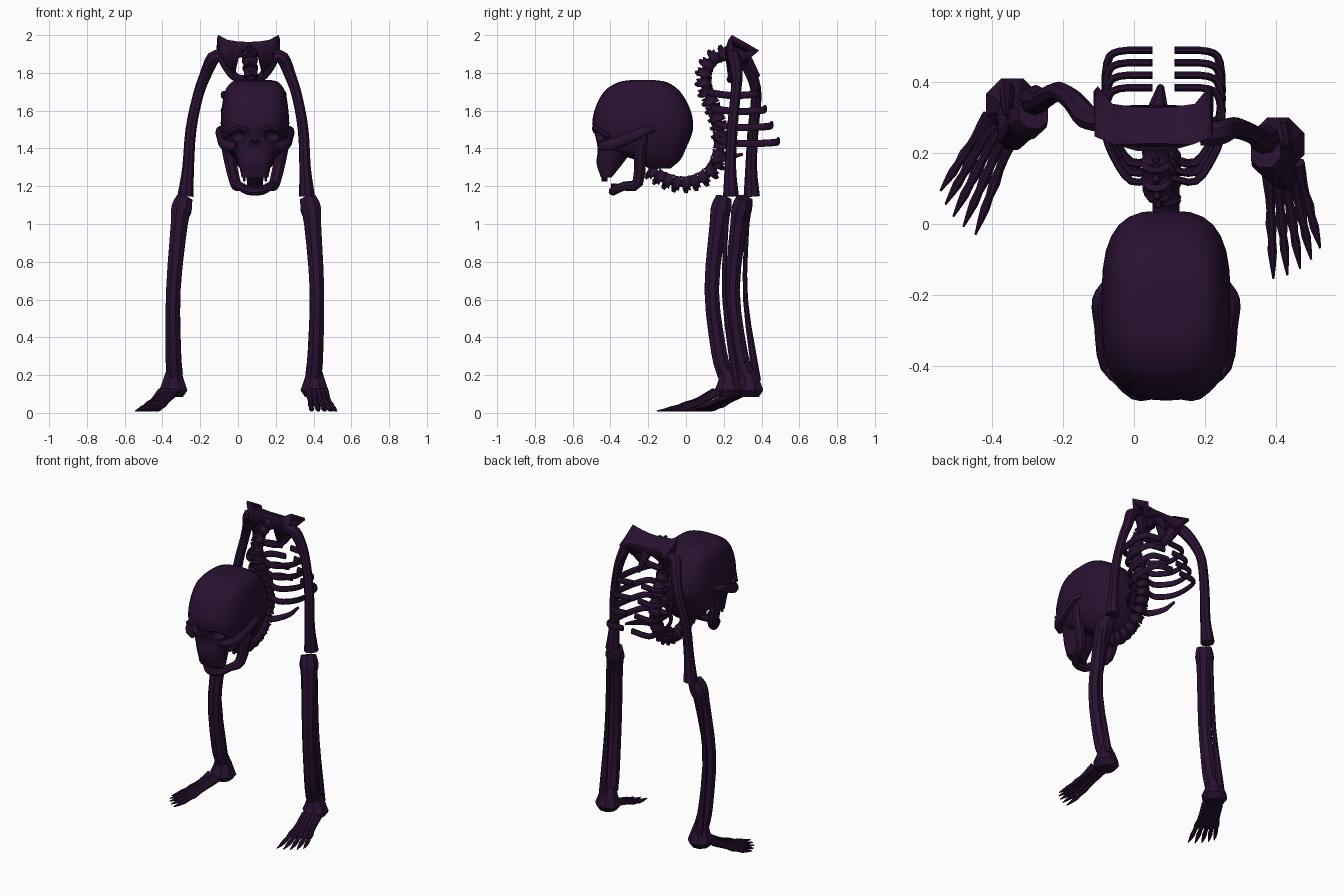
import bpy, bmesh, math
from mathutils import Vector

if "Cube" in bpy.data.objects:
    bpy.data.objects.remove(bpy.data.objects["Cube"])

bone = bpy.data.materials.new("dark purple bone")
bone.diffuse_color = (0.022, 0.0055, 0.031, 1)
bone.use_nodes = True
bone.node_tree.nodes["Principled BSDF"].inputs["Base Color"].default_value = bone.diffuse_color
SIDES = ((-1, "left"), (1, "right"))


def finish(name, bm):
    bmesh.ops.recalc_face_normals(bm, faces=bm.faces)
    me = bpy.data.meshes.new(name)
    bm.to_mesh(me)
    bm.free()
    me.materials.append(bone)
    ob = bpy.data.objects.new(name, me)
    bpy.context.collection.objects.link(ob)
    return ob


def loft(bm, rings):
    vs = [[bm.verts.new(p) for p in r] for r in rings]
    n = len(vs[0])
    for a, b in zip(vs, vs[1:]):
        for i in range(n):
            bm.faces.new((a[i], a[(i + 1) % n], b[(i + 1) % n], b[i]))
    bm.faces.new(vs[0][::-1])
    bm.faces.new(vs[-1])


def spline(pts, steps):
    """Catmull-Rom through points of any dimension."""
    p = [Vector(q) for q in pts]
    p = [2 * p[0] - p[1]] + p + [2 * p[-1] - p[-2]]
    out = []
    for i in range(1, len(p) - 2):
        a, b, c, d = p[i - 1:i + 3]
        for k in range(steps):
            t = k / steps
            out.append(0.5 * (2 * b + (c - a) * t + (2 * a - 5 * b + 4 * c - d) * t * t
                              + (3 * b - a - 3 * c + d) * t ** 3))
    return out + [p[-2]]


def tube(bm, pts, sides=8, steps=3, aspect=1.0):
    """Tapered bone through (x, y, z, radius) points."""
    q = spline(pts, steps)
    pos = [v.to_3d() for v in q]
    rings, n = [], None
    for i, p in enumerate(pos):
        t = (pos[min(i + 1, len(pos) - 1)] - pos[max(i - 1, 0)]).normalized()
        if n is None:
            n = Vector((0, 0, 1)) if abs(t.z) < 0.8 else Vector((1, 0, 0))
        n = (n - t * n.dot(t)).normalized()
        b, r = t.cross(n), max(q[i][3], 0.002)
        angles = [2 * math.pi * (k + 0.5) / sides for k in range(sides)]
        rings.append([p + r * (n * aspect * math.cos(w) + b * math.sin(w)) for w in angles])
    loft(bm, rings)


def bone_tube(name, pts, **kw):
    bm = bmesh.new()
    tube(bm, pts, **kw)
    return finish(name, bm)


def pair(name, cx, pts, **kw):
    """Mirrored pair of bones about x = cx."""
    for s, side in SIDES:
        bone_tube(f"{side}_{name}", [(cx + s * u, y, z, r) for u, y, z, r in pts], **kw)


def shell(name, rows, cx, n, e):
    """Stacked rounded-box rings: (z, y_front, y_back, half_width)."""
    bm, rings = bmesh.new(), []
    f = lambda v: math.copysign(abs(v) ** (2 / e), v)
    for z, y0, y1, hw in spline(rows, 3):
        rings.append([(cx + hw * f(math.cos(w)), (y0 + y1) / 2 + (y1 - y0) / 2 * f(math.sin(w)), z)
                      for w in (2 * math.pi * k / n for k in range(n))])
    loft(bm, rings)
    return finish(name, bm)


def ball(name, loc, size):
    bm = bmesh.new()
    bmesh.ops.create_icosphere(bm, subdivisions=3, radius=1)
    for v in bm.verts:
        v.co = Vector(loc) + v.co * Vector(size)
    return finish(name, bm)


# skull: cranium joined with the muzzle, eye sockets and nose cut out
HX = 0.09
skull = shell("skull", [(1.762, -.29, -.17, .085), (1.75, -.36, -.10, .125), (1.70, -.435, -.03, .16),
                        (1.6, -.485, .025, .177), (1.5, -.492, .037, .18), (1.4, -.43, 0, .155),
                        (1.34, -.27, -.03, .12), (1.295, -.2, -.08, .08)], HX, 28, 3)
muzzle = shell("muzzle", [(1.49, -.485, -.25, .15), (1.4, -.468, -.28, .12),
                          (1.32, -.473, -.335, .088), (1.245, -.45, -.395, .07)], HX, 20, 2.4)
cutters = []
for s, side in SIDES:
    cutters += [ball("eye_cutter", (HX + s * .095, -.49, 1.465), (.046, .07, .036)),
                ball("nose_cutter", (HX + s * .014, -.48, 1.425), (.011, .03, .022))]
for tool in [muzzle] + cutters:
    m = skull.modifiers.new("cut", 'BOOLEAN')
    m.object, m.solver = tool, 'EXACT'
    m.operation = 'UNION' if tool == muzzle else 'DIFFERENCE'
cut = bpy.data.meshes.new_from_object(skull.evaluated_get(bpy.context.evaluated_depsgraph_get()))
skull.modifiers.clear()
skull.data = cut
for c in cutters + [muzzle]:
    bpy.data.objects.remove(c)

# cheekbones, brows, jaw and teeth
pair("cheekbone", HX, [(.10, -.455, 1.41, .016), (.16, -.40, 1.42, .026), (.18, -.29, 1.46, .022),
                       (.188, -.215, 1.495, .02), (.165, -.16, 1.5, .01)], aspect=1.2)
pair("brow", HX, [(.03, -.48, 1.49, .012), (.09, -.478, 1.508, .016), (.165, -.41, 1.46, .013)])
pair("jaw", HX, [(.158, -.215, 1.49, .025), (.145, -.24, 1.4, .034), (.105, -.255, 1.22, .031),
                 (.08, -.33, 1.2, .024), (.04, -.38, 1.178, .024), (-.005, -.388, 1.172, .022)])
bm = bmesh.new()
for k in range(-3, 4):
    x, y = HX + k * 0.019, 0.002 * k * k
    for y0, z0, z1 in ((-.44, 1.26, 1.225), (-.39, 1.18, 1.215)):
        tube(bm, [(x, y + y0, z0, .009), (x, y + y0, z1, .006)], sides=6, steps=1)
finish("teeth", bm)

# spine of separate vertebrae, from skull base to pelvis
side_path = [(-.18, 1.28), (-.12, 1.24), (-.02, 1.215), (.08, 1.24), (.155, 1.31), (.185, 1.42),
             (.175, 1.53), (.14, 1.63), (.1, 1.73), (.105, 1.82), (.15, 1.88), (.23, 1.905)]
path = [(0.09 - 0.065 * max(0, z - 1.45), y, z) for y, z in side_path]
bone_tube("spinal_core", [(*p, 0.022) for p in path])
fine = spline(path, 20)
discs, spikes, run = bmesh.new(), bmesh.new(), 0.05
for a, b in zip(fine, fine[1:]):
    run += (b - a).length
    if run >= 0.047:
        run = 0
        t = (b - a).normalized()
        tube(discs, [(*(a + t * k * .007), .036 + .0008 * k * k) for k in (-3, -1.5, 1.5, 3)], sides=10, steps=1)
        # spike on the outer side of the bend
        out = Vector((1, 0, 0)).cross(t)
        if (out.y > 0) if a.z > 1.45 else (out.z > 0):
            out = -out
        tube(spikes, [(*(a + out * .02), .016), (*(a + out * .052 - t * .008), .01)], sides=6, steps=1)
finish("vertebrae", discs)
finish("vertebra_spikes", spikes)

# rib cage, open at the back
for i in range(4):
    z, ys, yt = 1.685 - 0.085 * i, min(.13 + .025 * i, .185), .383 + .035 * i
    pair(f"rib_{i + 1}", 0.083, [(.02, ys, z + .02, .011), (.09, ys - .01, z + .012, .011), (.14, ys + .06, z, .011),
                                 (.162, (ys + yt) / 2, z - .005, .011), (.158, yt - .035, z, .011),
                                 (.125, yt - .003, z + .005, .011), (.032, yt, z + .012, .011)], aspect=1.8)
pair("floating_rib", 0.083, [(.02, .15, 1.32, .012), (.08, .15, 1.335, .012), (.135, .22, 1.35, .01),
                             (.145, .3, 1.37, .005)], aspect=1.6)

# pelvis: flared wings with a raised crest, lower ring and sacrum
PX = 0.055
rows = [[(0, .215, 1.925), (.045, .215, 1.915), (.075, .23, 1.79), (.14, .25, 1.88)],
        [(0, .23, 1.955), (.05, .23, 1.957), (.11, .23, 1.967), (.163, .245, 1.992)],
        [(0, .32, 1.92), (.05, .32, 1.92), (.12, .33, 1.92), (.163, .38, 1.915)],
        [(0, .325, 1.89), (.05, .325, 1.88), (.11, .32, 1.85), (.14, .33, 1.88)]]
bm = bmesh.new()
for s, side in SIDES:
    g = [[bm.verts.new((PX + s * x, y, z)) for x, y, z in r] for r in rows]
    for a, b in zip(g, g[1:]):
        for i in range(3):
            bm.faces.new((a[i], a[i + 1], b[i + 1], b[i]))
bmesh.ops.remove_doubles(bm, verts=bm.verts, dist=0.0005)
mod = finish("pelvis", bm).modifiers.new("thickness", 'SOLIDIFY')
mod.thickness, mod.offset = 0.02, 0
pair("pubic_ring", PX, [(.13, .28, 1.88, .035), (.1, .26, 1.82, .03), (.065, .24, 1.775, .022), (-.005, .235, 1.765, .02)])
bone_tube("sacrum", [(.06, .22, 1.91, .045), (.065, .3, 1.895, .035), (.075, .385, 1.78, .01)])

# legs: the left one mirrors the right, set further back with the foot turned out
thigh = [(.185, .25, 1.89, .032), (.235, .255, 1.88, .036), (.275, .27, 1.79, .031), (.312, .262, 1.68, .028),
         (.345, .245, 1.5, .029), (.355, .235, 1.3, .031), (.365, .238, 1.148, .043)]
shin = [(.37, .2, 1.137, .046), (.385, .185, 1.08, .058), (.395, .17, 1, .048), (.418, .136, .65, .041),
        (.41, .175, .32, .044), (.4, .21, .2, .046)]
thin_shin = [(.4, .215, 1.07, .022), (.415, .21, .95, .014), (.43, .205, .6, .014), (.42, .265, .17, .024)]
ankle = [(.405, .215, .225, .042), (.405, .225, .17, .06), (.405, .225, .12, .08), (.405, .225, .085, .055)]


def place(p, s):
    x, y, z, r = p
    if s > 0:
        return p
    return (2 * (0.03 + 0.012 * z) - x, y + 0.11 * min(1, max(0.4, (2 - z) / 0.3)), z, r)


toe_radii = [.024, .02, .015, .013, .017, .012, .014, .009, .003]
for s, side in SIDES:
    for name, pts, steps in (("thigh_bone", thigh, 3), ("shin_bone", shin, 3),
                             ("thin_shin_bone", thin_shin, 3), ("ankle", ankle, 1)):
        bone_tube(f"{side}_{name}", [place(p, s) for p in pts], steps=steps)
    ax, ay = place(ankle[1], s)[:2]
    yaw = 0 if s > 0 else 18
    bm = bmesh.new()
    for k in range(5):
        ends = []
        for deg, dist in ((-20 + 16 * k, .075), (-2 + 6 * k, .38 - .008 * k - .002 * k * k)):
            w = math.radians(deg + yaw)
            ends.append(Vector((ax + s * dist * math.sin(w), ay - dist * math.cos(w), 0)))
        pts = []
        for i, r in enumerate(toe_radii):
            f = i / 8
            p = ends[0].lerp(ends[1], f)
            pts.append((p.x, p.y, 0.01 + 0.1 * (1 - f) ** 1.5, r))
        tube(bm, pts, steps=1)
    finish(side + "_toes", bm)

# shading
for ob in bpy.context.scene.objects:
    ob.select_set(ob.type == 'MESH')
    bpy.context.view_layer.objects.active = ob
bpy.ops.object.shade_smooth_by_angle(angle=math.radians(40))
